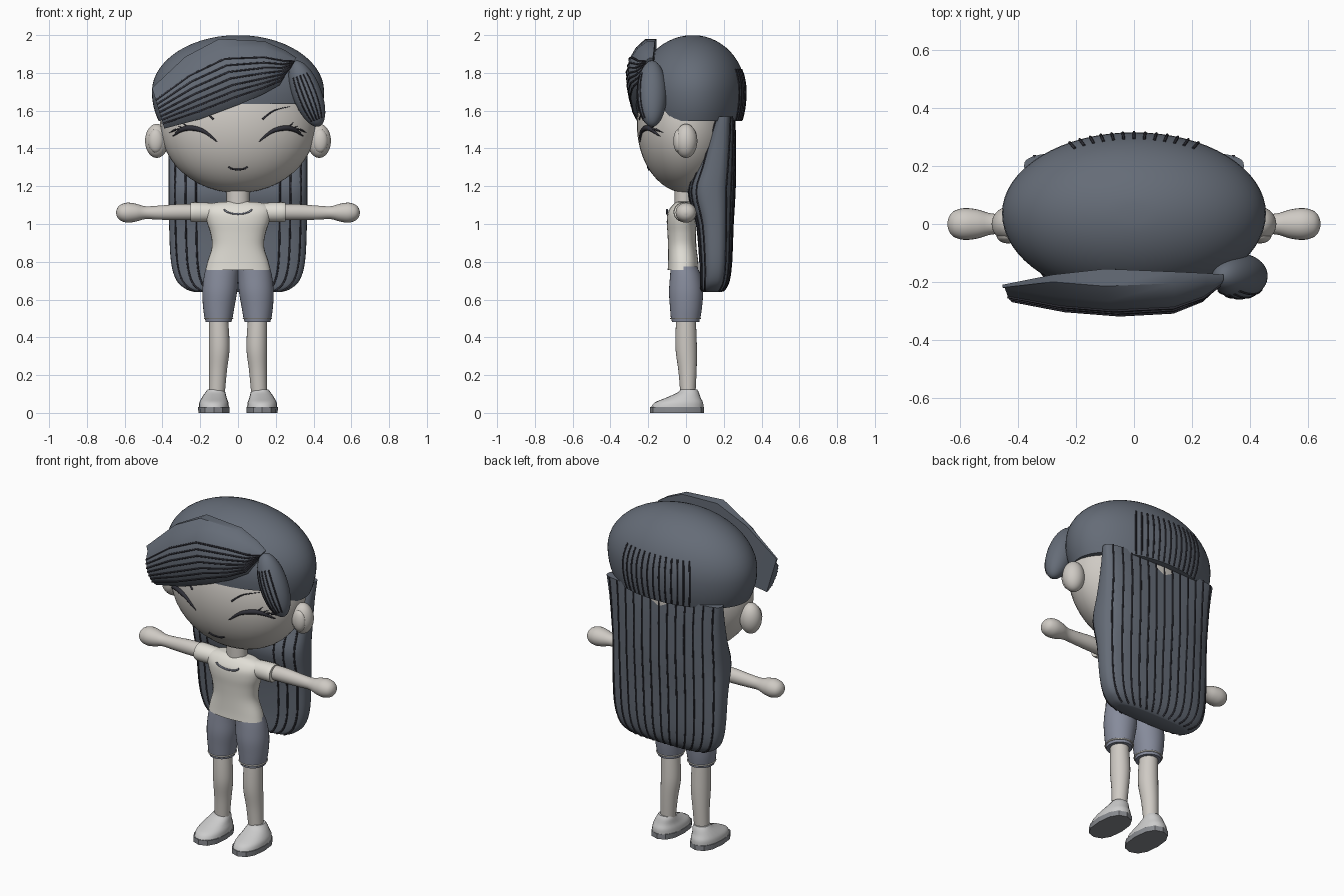
import bpy, bmesh, math
from mathutils import Vector

if "Cube" in bpy.data.objects:
    bpy.data.objects.remove(bpy.data.objects["Cube"])


def material(name, col):
    m = bpy.data.materials.new(name)
    m.diffuse_color = (*col, 1)
    m.use_nodes = True
    m.node_tree.nodes["Principled BSDF"].inputs["Base Color"].default_value = m.diffuse_color
    return m


HAIR = material("hair", (0.13, 0.15, 0.185))
SKIN = material("skin", (0.62, 0.59, 0.55))
SHIRT = material("shirt", (0.75, 0.73, 0.67))
DENIM = material("shorts", (0.24, 0.26, 0.33))
SHOE = material("shoe", (0.8, 0.8, 0.8))
SOLE = material("sole", (0.25, 0.26, 0.28))
DARK = material("line", (0.03, 0.03, 0.04))


def finish(name, bm, mat, angle=45):
    bmesh.ops.recalc_face_normals(bm, faces=bm.faces)
    me = bpy.data.meshes.new(name)
    bm.to_mesh(me)
    bm.free()
    ob = bpy.data.objects.new(name, me)
    bpy.context.collection.objects.link(ob)
    me.materials.append(mat)
    bpy.ops.object.select_all(action='DESELECT')
    ob.select_set(True)
    bpy.context.view_layer.objects.active = ob
    bpy.ops.object.shade_smooth_by_angle(angle=math.radians(angle))
    return ob


def skin_rings(name, rings, mat, angle=45, caps=True):
    """Bridge closed rings of points."""
    bm = bmesh.new()
    vs = [[bm.verts.new(p) for p in r] for r in rings]
    n = len(vs[0])
    for a, b in zip(vs, vs[1:]):
        for i in range(n):
            bm.faces.new((a[i], a[(i + 1) % n], b[(i + 1) % n], b[i]))
    if caps:
        bm.faces.new(vs[0])
        bm.faces.new(vs[-1])
    return finish(name, bm, mat, angle)


def spline(pts, k):
    """Catmull-Rom refinement of tuples."""
    P = [Vector(p) for p in pts]
    out = []
    for i in range(len(P) - 1):
        a, b, c, d = P[max(i - 1, 0)], P[i], P[i + 1], P[min(i + 2, len(P) - 1)]
        for j in range(k):
            t = j / k
            out.append(b + (c - a) * (t / 2) + (a * 2 - b * 5 + c * 4 - d) * (t * t / 2)
                       + (b * 3 - a - c * 3 + d) * (t ** 3 / 2))
    return out + [P[-1]]


def loft(name, rings, mat, n=32, power=2, k=4, axis='z', sx=1, angle=45):
    """Rings are (height, centre u, centre v, radius u, radius v)."""
    out = []
    for h, cu, cv, a, b in spline(rings, k):
        ring = []
        for i in range(n):
            c, s = math.cos(2 * math.pi * i / n), math.sin(2 * math.pi * i / n)
            u = cu + a * math.copysign(abs(c) ** (2 / power), c)
            v = cv + b * math.copysign(abs(s) ** (2 / power), s)
            ring.append((sx * u, v, h) if axis == 'z' else (sx * h, u, v))
        out.append(ring)
    return skin_rings(name, out, mat, angle)


def ellipsoid(name, loc, rad, mat, tilt=0):
    bm = bmesh.new()
    bmesh.ops.create_uvsphere(bm, u_segments=40, v_segments=24, radius=1)
    bmesh.ops.scale(bm, vec=rad, verts=bm.verts)
    ob = finish(name, bm, mat)
    ob.location = loc
    ob.rotation_euler.y = tilt
    return ob


def lines(name, paths, r, taper=None, mat=DARK):
    """Thin tubes along several paths in one object."""
    cu = bpy.data.curves.new(name, 'CURVE')
    cu.dimensions = '3D'
    cu.bevel_depth, cu.bevel_resolution, cu.use_fill_caps = r, 1, True
    for path in paths:
        s = cu.splines.new('POLY')
        s.points.add(len(path) - 1)
        for i, (p, q) in enumerate(zip(s.points, path)):
            p.co = (*q, 1)
            p.radius = taper(i / (len(path) - 1)) if taper else 1
    cu.materials.append(mat)
    ob = bpy.data.objects.new(name, cu)
    bpy.context.collection.objects.link(ob)


# Head
ellipsoid("head", (0, 0, 1.525), (0.413, 0.26, 0.36), SKIN)
loft("neck", [(1.08, 0, -.01, .06, .05), (1.22, 0, -.01, .06, .05)], SKIN, k=1)


def face(x, z, off=.001):
    return (x, -.26 * math.sqrt(max(0, 1 - (x / .413) ** 2 - ((z - 1.525) / .36) ** 2)) - off, z)


def on_face(pts, sx=1):
    return [face(sx * p[0], p[1]) for p in spline(pts, 5)]


lines("mouth", [on_face([(-.05, 1.302), (-.025, 1.29), (.025, 1.29), (.05, 1.302)])], .005)
for s, side in ((-1, "left"), (1, "right")):
    lines(side + "_eye", [on_face([(.11, 1.435), (.18, 1.49), (.25, 1.508), (.3, 1.497), (.345, 1.465)], s)],
          .013, lambda t: .15 + math.sin(math.pi * t))
    lines(side + "_lashes", [on_face([(x, 1.505 - .1 * max(0, x - .27)), (x + .035, 1.555 - .8 * (x - .24))], s)
                             for x in (.26, .285, .31, .33)], .006, lambda t: 1.1 - t)
    lines(side + "_brow", [on_face([(.13, 1.555), (.19, 1.6), (.275, 1.622)], s)], .005, lambda t: 1.1 - .8 * t)
    ellipsoid(side + "_ear", (s * .43, 0, 1.44), (.062, .06, .09), SKIN)
    ellipsoid(side + "_inner_ear", (s * .435, -.04, 1.44), (.04, .027, .062), SKIN)


# Hair cap with a hairline raised at the forehead
def cap_point(phi, z, f=1):
    q = math.sqrt(max(0, 1 - ((z - 1.7) / (.3 if z > 1.7 else .4)) ** 2)) * f
    s = math.sin(phi)
    return (.456 * q * math.cos(phi), .037 + (.28 if s > 0 else .293) * q * s, z)


def hairline(phi):
    t = min(1, max(0, (-math.sin(phi) - .35) / .3))
    return 1.545 + .09 * t * t * (3 - 2 * t)


N = 64
phis = [2 * math.pi * i / N for i in range(N)]
cap = [[cap_point(p, 1.7 + .3 * math.cos(math.pi / 2 * j / 14)) for p in phis] for j in range(1, 15)]
cap += [[cap_point(p, 1.7 + (hairline(p) - 1.7) * j / 4) for p in phis] for j in range(1, 5)]
cap.append([cap_point(p, hairline(p), .85) for p in phis])
skin_rings("hair_cap", cap, HAIR)
lines("cap_strands", [[cap_point(math.pi / 2 + a * .085, 1.55 + .03 * j) for j in range(10)]
                      for a in range(-6, 7)], .005)

# Long back hair
back = [(.64, 0, .14, .23, .05), (.655, 0, .14, .275, .065), (.70, 0, .15, .325, .077),
        (.80, 0, .155, .355, .085), (1.0, 0, .15, .365, .098), (1.17, 0, .133, .367, .125),
        (1.3, 0, .155, .367, .105), (1.45, 0, .18, .37, .08), (1.57, 0, .2, .38, .055)]
loft("back_hair", back, HAIR, n=56, power=3)
strands = []
for i in range(-6, 7):
    for side in (-1, 1):
        f = i / 6.6
        path = [(f * a, cv + side * b * (1 - abs(f) ** 3) ** (1 / 3), h)
                for h, cu, cv, a, b in spline(back, 3)[2:]]
        if side > 0 or abs(i) > 3:
            strands.append(path)
lines("back_strands", strands, .005)

# Swept fringe: bottom x, z, top x, z, front y, back y
sweep = [(-.39, 1.505, -.455, 1.72, -.265, -.21), (-.2, 1.555, -.28, 1.885, -.3, -.175),
         (0, 1.63, -.1, 1.98, -.315, -.155), (.13, 1.685, .14, 1.968, -.305, -.165),
         (.22, 1.735, .25, 1.92, -.265, -.17), (.27, 1.82, .31, 1.88, -.215, -.175)]
BULGE = [(0, .05), (.12, .02), (.3, .004), (.5, 0), (.7, .015), (.87, .05), (1, .1)]


def sweep_point(s, t, d):
    w = min(1, (s[3] - s[1]) / .25)
    y = min(s[4] + d * w, s[5] - .01)
    return (s[0] + (s[2] - s[0]) * t, y, s[1] + (s[3] - s[1]) * t)


rings = []
for s in sweep:
    r = [sweep_point(s, t, d) for t, d in BULGE]
    rings.append(r + [(s[2], s[5], s[3]), (s[0], s[5], s[1])])
skin_rings("fringe", rings, HAIR, 35)
lines("fringe_strands", [[sweep_point(s, t, d) for s in sweep] for t, d in
                         ((.12, .02), (.21, .012), (.3, .004), (.4, .002), (.5, 0), (.6, .0075), (.7, .015))], .005)

# Side lock beside the fringe
TILT = -.36
lock_c = Vector((.365, -.18, 1.69))
ellipsoid("side_lock", lock_c, (.077, .078, .185), HAIR, TILT)
paths = []
for u in (-.6, -.3, 0, .3, .6):
    path = []
    for j in range(9):
        w = -.8 + .17 * j
        q = math.sqrt(1 - w * w)
        x, y, z = .077 * u * q, -.078 * q * math.sqrt(1 - u * u), .185 * w
        path.append(lock_c + Vector((x * math.cos(TILT) + z * math.sin(TILT), y,
                                     z * math.cos(TILT) - x * math.sin(TILT))))
    paths.append(path)
lines("side_lock_strands", paths, .004)

# Shirt
loft("shirt", [(.757, 0, -.015, .172, .082), (.8, 0, -.015, .162, .08), (.88, 0, -.02, .138, .075),
               (.95, 0, -.022, .146, .076), (1.01, 0, -.025, .165, .077), (1.06, 0, -.025, .175, .072),
               (1.095, 0, -.018, .165, .058), (1.113, 0, -.01, .12, .045), (1.118, 0, -.01, .065, .04)],
     SHIRT, power=2.3)
lines("collar", [[(.075 * math.sin(a), -.1, 1.083 - .03 * math.cos(a)) for a in
                  [-1.4 + .28 * i for i in range(11)]]], .005, None, DENIM)

# Limbs, shorts and shoes
for s, side in ((-1, "left"), (1, "right")):
    loft(side + "_sleeve", [(.1, -.01, 1.06, .05, .048), (.18, -.01, 1.062, .054, .052),
                            (.245, -.01, 1.063, .056, .052), (.252, -.01, 1.063, .045, .043)],
         SHIRT, axis='x', sx=s, n=24, k=3)
    loft(side + "_arm", [(.22, 0, 1.063, .042, .042), (.32, 0, 1.063, .04, .042), (.42, 0, 1.06, .035, .037),
                         (.49, 0, 1.06, .036, .034), (.54, 0, 1.06, .05, .047), (.585, 0, 1.06, .055, .053),
                         (.62, 0, 1.06, .046, .043), (.638, 0, 1.06, .028, .026), (.645, 0, 1.06, .006, .006)],
         SKIN, axis='x', sx=s, n=24)
    loft(side + "_shorts", [(.775, .08, -.01, .088, .07), (.72, .09, -.003, .091, .082),
                            (.64, .097, 0, .092, .09), (.56, .102, 0, .083, .085), (.5, .103, -.002, .074, .078)],
         DENIM, sx=s)
    loft(side + "_cuff", [(.505, .103, -.002, .072, .075), (.482, .103, -.002, .069, .073)], DENIM, sx=s, k=1)
    lines(side + "_hem", [[(s * (.103 + .0745 * math.cos(a * math.pi / 16)),
                            -.002 + .0785 * math.sin(a * math.pi / 16), .5) for a in range(33)]],
          .004, None, SHIRT)
    loft(side + "_leg", [(.5, .103, 0, .05, .052), (.4, .1, 0, .054, .056), (.32, .1, .002, .054, .056),
                         (.22, .106, .008, .047, .048), (.1, .112, .01, .042, .04)], SKIN, sx=s, n=24)
    loft(side + "_sole", [(0, .128, -.048, .082, .143), (.03, .128, -.048, .083, .143)],
         SOLE, sx=s, n=12, k=1, power=2.4, angle=25)
    loft(side + "_shoe", [(.028, .128, -.047, .08, .139), (.055, .128, -.038, .077, .128),
                          (.08, .126, -.014, .066, .092), (.108, .12, .012, .053, .056),
                          (.125, .117, .015, .044, .044)], SHOE, sx=s, n=20, k=3, power=2.2)
